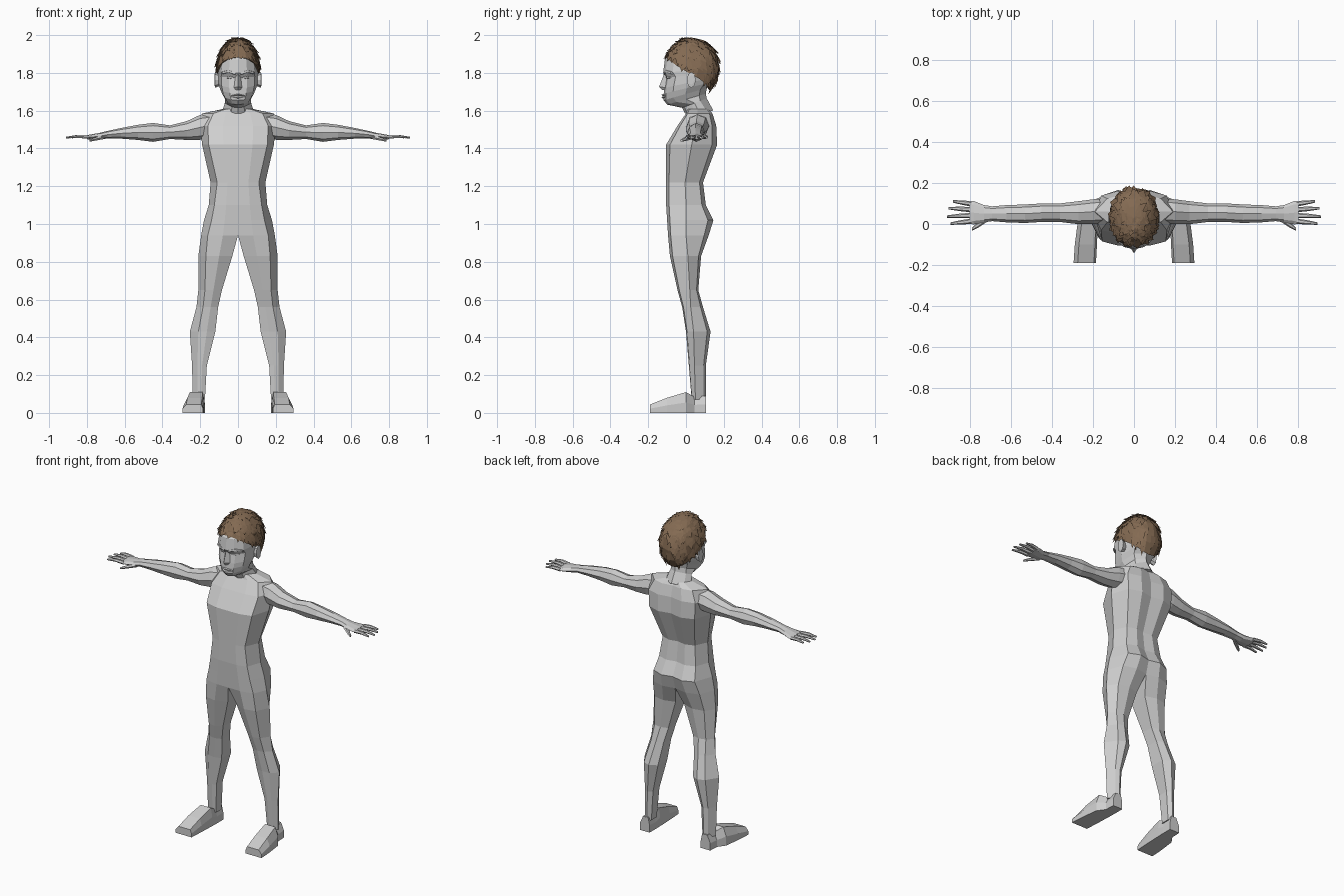
import bpy, bmesh, math, random
from mathutils import Vector

if "Cube" in bpy.data.objects:
    bpy.data.objects.remove(bpy.data.objects["Cube"])

random.seed(4)


def material(name, rgb):
    m = bpy.data.materials.new(name)
    m.diffuse_color = (*rgb, 1)
    m.use_nodes = True
    m.node_tree.nodes["Principled BSDF"].inputs["Base Color"].default_value = m.diffuse_color
    return m


SKIN = material("light_grey", (0.62, 0.62, 0.62))
HAIR = material("brown", (0.23, 0.145, 0.085))


def finish(name, bm, mat):
    bmesh.ops.recalc_face_normals(bm, faces=bm.faces)
    me = bpy.data.meshes.new(name)
    bm.to_mesh(me)
    bm.free()
    me.materials.append(mat)
    ob = bpy.data.objects.new(name, me)
    bpy.context.collection.objects.link(ob)
    return ob


def loft(name, rings, mat=SKIN):
    """Skin closed rings on the +x side, then mirror to -x."""
    bm = bmesh.new()
    vs = [[bm.verts.new(p) for p in r] for r in rings]

    def face(f):
        if any(v.co.x > 1e-5 for v in f):
            bm.faces.new(f)

    n = len(rings[0])
    for a, b in zip(vs, vs[1:]):
        for i in range(n):
            j = (i + 1) % n
            face([a[i], a[j], b[j], b[i]])
    face(vs[0])
    face(vs[-1])
    bmesh.ops.mirror(bm, geom=bm.verts[:] + bm.edges[:] + bm.faces[:],
                     axis='X', merge_dist=1e-4)
    bmesh.ops.remove_doubles(bm, verts=bm.verts, dist=1e-5)
    return finish(name, bm, mat)


# Torso and legs: one half, collar to ankle
def body_ring(z, xin, xf, xs, yf, ys, yb):
    leg = 0.3 if xin > 0 else 0
    mid = (xin + xf) / 2
    return [(xin, yf + leg * (ys - yf), z), (mid, yf, z),
            (xf, yf + 0.15 * (ys - yf), z), (xs, ys, z),
            (xf, yb - 0.2 * (yb - ys), z), (mid, yb, z),
            (xin, yb - (0.3 if leg else 0.12) * (yb - ys), z)]


BODY = [(1.61, 0, .06, .075, .01, .06, .12), (1.585, 0, .13, .19, 0, .06, .14),
        (1.52, 0, .16, .20, -.045, .05, .16), (1.42, 0, .155, .19, -.105, .03, .165),
        (1.22, 0, .11, .145, -.105, -.005, .09), (1.10, 0, .125, .155, -.105, 0, .105),
        (1.02, 0, .14, .18, -.10, 0, .145), (.94, 0, .16, .195, -.095, 0, .12),
        (.83, .03, .17, .21, -.085, .01, .08), (.65, .085, .175, .21, -.045, .02, .065),
        (.56, .105, .185, .22, -.02, .025, .09), (.43, .12, .21, .255, 0, .04, .13),
        (.25, .165, .215, .243, .015, .045, .105), (.07, .175, .215, .24, .03, .05, .105)]
loft("torso_and_legs", [body_ring(*r) for r in BODY])


# Feet: sections from heel to toe
def foot_ring(y, xi, xo, zt):
    return [(xi, y, 0), (xo, y, 0), (xo, y, zt * .5), (xo - .02, y, zt),
            (xi + .01, y, zt), (xi, y, zt * .5)]


loft("feet", [foot_ring(*r) for r in [
    (.106, .175, .24, .09), (.045, .175, .243, .085), (0, .176, .275, .11),
    (-.10, .18, .288, .08), (-.19, .185, .294, .045)]])


# Arms: octagonal sections along x
def tube_ring(x, cy, cz, hy, hz, n=8):
    return [(x, cy + hy * math.cos(2 * math.pi * i / n),
             cz + hz * math.sin(2 * math.pi * i / n)) for i in range(n)]


loft("arms", [tube_ring(*r) for r in [
    (.13, .065, 1.525, .06, .06), (.20, .06, 1.512, .06, .066),
    (.27, .055, 1.495, .056, .05), (.36, .055, 1.486, .045, .036),
    (.45, .055, 1.485, .045, .05), (.53, .05, 1.485, .045, .04),
    (.62, .05, 1.48, .042, .028), (.69, .05, 1.473, .036, .02),
    (.73, .05, 1.465, .042, .018), (.78, .055, 1.46, .057, .014),
    (.80, .056, 1.46, .055, .011)]])

# Fingers and thumb
FINGERS = [(.79, .098, .88, .11), (.79, .07, .902, .077),
           (.79, .042, .91, .036), (.79, .014, .893, .002)]
for k, (x0, y0, x1, y1) in enumerate(FINGERS):
    xm, ym = x0 * .5 + x1 * .5, y0 * .5 + y1 * .5
    loft(f"fingers_{k + 1}", [tube_ring(x0, y0, 1.46, .013, .011, 6),
                              tube_ring(xm, ym, 1.464, .011, .009, 6),
                              tube_ring(x1, y1, 1.458, .006, .005, 6)])
loft("thumbs", [tube_ring(.71, .03, 1.46, .016, .012, 6),
                tube_ring(.755, -.002, 1.45, .014, .010, 6),
                tube_ring(.787, -.024, 1.441, .008, .006, 6)])


# Head and neck: tilted sections
def head_ring(yf, zf, yb, zb, w):
    pts = [(0, yf), (.45 * w, yf + .012), (.83 * w, yf + .05),
           (w, (yf + yb) / 2), (.75 * w, yb - .035), (0, yb)]
    return [(x, y, zf + (zb - zf) * (y - yf) / (yb - yf)) for x, y in pts]


loft("head", [head_ring(*r) for r in [
    (-.005, 1.585, .145, 1.60, .085), (-.02, 1.615, .11, 1.665, .07),
    (-.100, 1.632, .105, 1.69, .068), (-.118, 1.655, .11, 1.72, .083),
    (-.118, 1.69, .13, 1.75, .097), (-.115, 1.72, .14, 1.775, .104),
    (-.105, 1.775, .15, 1.80, .107), (-.121, 1.80, .15, 1.825, .106),
    (-.112, 1.87, .14, 1.87, .098), (-.06, 1.94, .09, 1.94, .065)]])

# Face details
loft("nose", [[(0, -.116, 1.795), (.012, -.10, 1.795), (0, -.09, 1.795)],
              [(0, -.142, 1.727), (.022, -.108, 1.722), (0, -.09, 1.722)],
              [(0, -.126, 1.71), (.018, -.105, 1.71), (0, -.09, 1.71)]])
loft("lips", [[(0, -.10, 1.695), (0, -.131, 1.685), (0, -.123, 1.677),
               (0, -.130, 1.668), (0, -.10, 1.658)],
              [(.036, -.095, 1.682), (.036, -.110, 1.680), (.036, -.108, 1.677),
               (.036, -.110, 1.674), (.036, -.095, 1.672)]])
loft("brows", [[(x, y, z - .007), (x, y - .012, z - .005),
                (x, y - .010, z + .005), (x, y, z + .007)]
               for x, y, z in [(.014, -.108, 1.796), (.05, -.10, 1.808), (.085, -.07, 1.80)]])
loft("eyes", [[(x, y, 1.776 - h), (x, y - .012, 1.776 - h * .5),
               (x, y - .012, 1.776 + h * .5), (x, y, 1.776 + h)]
              for x, y, h in [(.024, -.094, .003), (.042, -.09, .010), (.064, -.072, .004)]])
loft("ears", [[(x, .022 + x * .05 + s * .024 * math.cos(a), 1.763 + s * .042 * math.sin(a))
               for a in [i * math.pi / 4 for i in range(8)]]
              for x, s in [(.095, .75), (.112, .9), (.122, 1.0), (.124, .6)]])


# Hair: shell flowing from the crown to a slanted hairline
def hair_point(a, t, lift=0):
    back = -math.cos(a)
    low = math.asin(-.18 - .55 * back)
    e = math.pi / 2 + (low - math.pi / 2) * t
    s, c = math.sin(a), math.cos(a)
    d = Vector((math.copysign(abs(s) ** .85, s), -math.copysign(abs(c) ** .9, c), 0))
    p = Vector((d.x * .114 * math.cos(e), .03 + d.y * .146 * math.cos(e),
                1.822 + .165 * math.sin(e)))
    n = (p - Vector((0, .03, 1.82))).normalized()
    return p + n * lift


N, M = 18, 6
bm = bmesh.new()
top = bm.verts.new(hair_point(0, 0))
rows = [[bm.verts.new(hair_point(2 * math.pi * i / N, t / M)) for i in range(N)]
        for t in range(1, M + 1)]
rows.append([bm.verts.new(hair_point(2 * math.pi * i / N, 1, -.025)) for i in range(N)])
for i in range(N):
    j = (i + 1) % N
    bm.faces.new([top, rows[0][i], rows[0][j]])
    for r, q in zip(rows, rows[1:]):
        bm.faces.new([r[i], q[i], q[j], r[j]])
finish("hair_cap", bm, HAIR)

# Pointed locks laid over the cap
bm = bmesh.new()
for k in range(190):
    t = random.uniform(.05, .85)
    a = random.uniform(0, 2 * math.pi)
    w = random.uniform(.014, .022) / (.03 + .11 * math.sin(min(t, 1) * 1.6))
    length = random.uniform(.18, .30)
    tip_t = min(t + length, 1.07)
    skew = random.uniform(-.5, .5) * w
    l = bm.verts.new(hair_point(a - w, t, -.002))
    r = bm.verts.new(hair_point(a + w, t, -.002))
    ml = bm.verts.new(hair_point(a - w * .8 + skew, (t + tip_t) / 2, .004))
    mr = bm.verts.new(hair_point(a + w * .8 + skew, (t + tip_t) / 2, .004))
    tip = bm.verts.new(hair_point(a + 2 * skew, tip_t, random.uniform(.004, .015)))
    under = bm.verts.new(hair_point(a + skew, (t + tip_t) / 2, -.006))
    for f in ([l, r, mr, ml], [ml, mr, tip], [l, ml, under], [ml, tip, under],
              [tip, mr, under], [mr, r, under], [r, l, under]):
        bm.faces.new(f)
finish("hair_locks", bm, HAIR)
